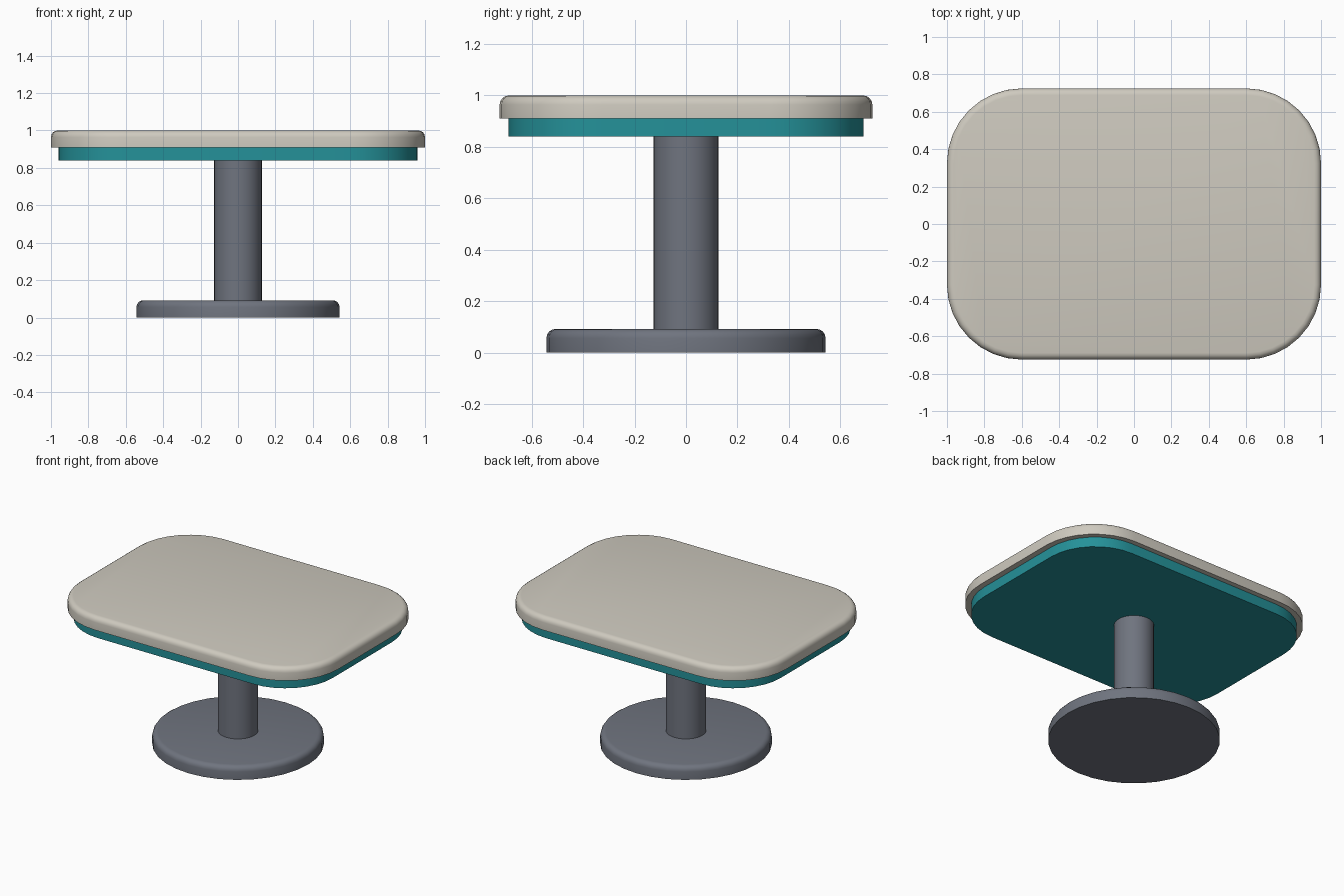
import bpy, bmesh, math

if "Cube" in bpy.data.objects:
    bpy.data.objects.remove(bpy.data.objects["Cube"])


def material(name, rgb):
    m = bpy.data.materials.new(name)
    m.diffuse_color = (*rgb, 1.0)
    m.use_nodes = True
    m.node_tree.nodes["Principled BSDF"].inputs["Base Color"].default_value = m.diffuse_color
    return m


cream = material("cream", (0.62, 0.59, 0.52))
teal = material("teal", (0.018, 0.285, 0.32))
grey = material("slate grey", (0.16, 0.175, 0.212))


def slab(name, hx, hy, radius, z0, z1, mat, bevel=0.0, seg=8):
    """Rounded rectangle (or disc when hx = hy = radius) with an optional rounded top edge."""
    profile = [(0.0, z0)]
    if bevel:
        for i in range(5):
            a = i / 4 * math.pi / 2
            profile.append((bevel * (1 - math.cos(a)), z1 - bevel + bevel * math.sin(a)))
    else:
        profile.append((0.0, z1))

    bm = bmesh.new()
    rings = []
    for inset, z in profile:
        ring = []
        r = radius - inset
        for c, (sx, sy) in enumerate([(1, 1), (-1, 1), (-1, -1), (1, -1)]):
            for i in range(seg + 1):
                a = (c + i / seg) * math.pi / 2
                ring.append(bm.verts.new((sx * (hx - radius) + r * math.cos(a),
                                          sy * (hy - radius) + r * math.sin(a), z)))
        rings.append(ring)
    n = len(rings[0])
    for low, high in zip(rings, rings[1:]):
        for i in range(n):
            j = (i + 1) % n
            bm.faces.new((low[i], low[j], high[j], high[i]))
    bm.faces.new(rings[0][::-1])
    bm.faces.new(rings[-1])
    bmesh.ops.remove_doubles(bm, verts=bm.verts, dist=1e-5)
    bmesh.ops.recalc_face_normals(bm, faces=bm.faces)
    mesh = bpy.data.meshes.new(name)
    bm.to_mesh(mesh)
    bm.free()
    mesh.materials.append(mat)
    ob = bpy.data.objects.new(name, mesh)
    bpy.context.collection.objects.link(ob)
    bpy.ops.object.select_all(action='DESELECT')
    ob.select_set(True)
    bpy.context.view_layer.objects.active = ob
    bpy.ops.object.shade_smooth_by_angle(angle=math.radians(35))
    return ob


# Table top and the coloured band under it
slab("table_top", 1.0, 0.725, 0.40, 0.91, 1.0, cream, bevel=0.036)
slab("under_band", 0.96, 0.69, 0.363, 0.84, 0.91, teal)

# Pedestal
slab("column", 0.127, 0.127, 0.127, 0.08, 0.845, grey)
slab("base", 0.543, 0.543, 0.543, 0.0, 0.092, grey, bevel=0.036)
